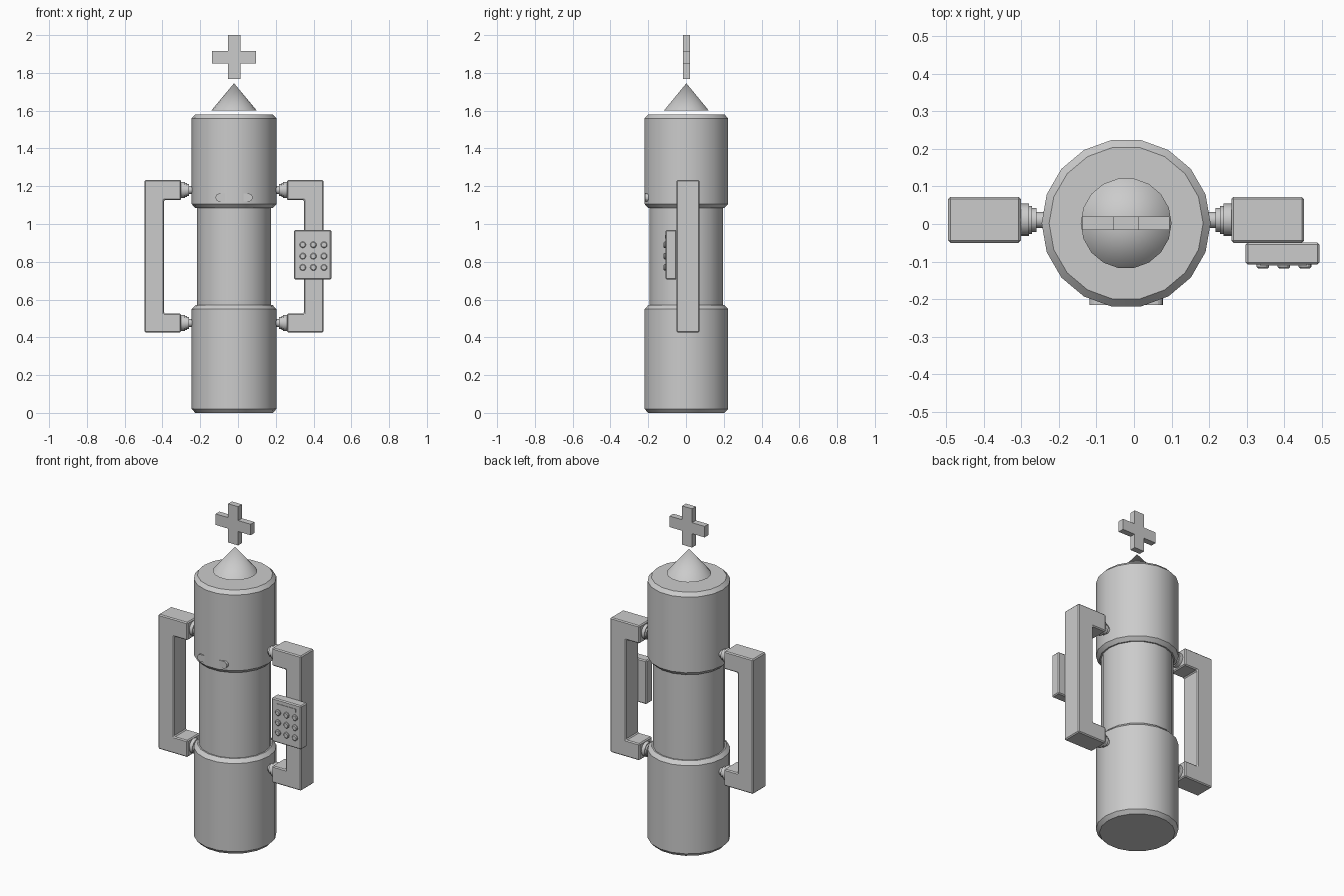
import bpy, bmesh, math
from mathutils import Matrix, Vector

if "Cube" in bpy.data.objects:
    bpy.data.objects.remove(bpy.data.objects["Cube"])

CX, CY = -0.021, 0.002      # body axis
HY = 0.011                  # handle centre depth
SIDES = 18


def finish(name, bm, smooth=False):
    bmesh.ops.recalc_face_normals(bm, faces=bm.faces)
    me = bpy.data.meshes.new(name)
    bm.to_mesh(me)
    bm.free()
    ob = bpy.data.objects.new(name, me)
    bpy.context.collection.objects.link(ob)
    if smooth:
        bpy.context.view_layer.objects.active = ob
        ob.select_set(True)
        bpy.ops.object.shade_smooth_by_angle(angle=math.radians(30))
        ob.select_set(False)
    return ob


def lathe(name, profile, origin, axis='Z', n=SIDES):
    """Closed solid of revolution; profile holds (radius, distance along axis)."""
    bm = bmesh.new()
    rot = {'Z': Matrix(), 'X': Matrix.Rotation(math.pi / 2, 4, 'Y'),
           '-X': Matrix.Rotation(-math.pi / 2, 4, 'Y'),
           '-Y': Matrix.Rotation(math.pi / 2, 4, 'X')}[axis]
    rings = []
    for r, h in profile:
        count = n if r > 0 else 1
        rings.append([bm.verts.new(Vector(origin) + rot @ Vector(
            (r * math.cos(math.tau * i / n), r * math.sin(math.tau * i / n), h)))
            for i in range(count)])
    for a, b in zip(rings, rings[1:]):
        for i in range(n):
            j = (i + 1) % n
            bm.faces.new((a[i], a[j], b[0]) if len(b) == 1 else (a[i], a[j], b[j], b[i]))
    for ring in (rings[0], rings[-1]):
        if len(ring) > 1:
            bm.faces.new(ring)
    return finish(name, bm, True)


def plate(name, points, y0, y1, bevel=0.0):
    """Outline in x, z extruded from y0 to y1."""
    bm = bmesh.new()
    face = bm.faces.new([bm.verts.new((x, y0, z)) for x, z in points])
    ext = bmesh.ops.extrude_face_region(bm, geom=[face])
    for v in ext['geom']:
        if isinstance(v, bmesh.types.BMVert):
            v.co.y = y1
    if bevel:
        bmesh.ops.bevel(bm, geom=bm.edges[:], offset=bevel, segments=1, affect='EDGES')
    return finish(name, bm)


def rect(x0, x1, z0, z1):
    return [(x0, z0), (x1, z0), (x1, z1), (x0, z1)]


# Body: two wide chamfered drums and a narrower middle
for name, z0, z1 in (("lower_drum", 0.0, 0.57), ("upper_drum", 1.085, 1.58)):
    lathe(name, [(0.205, z0), (0.225, z0 + 0.021), (0.225, z1 - 0.021), (0.205, z1)], (CX, CY, 0))
lathe("middle_drum", [(0.197, 0.53), (0.197, 1.12)], (CX, CY, 0))

# Floating cone and plus-shaped finial
lathe("top_cone", [(0.121, 1.6), (0, 1.745)], (CX, CY, 0))
a, b = 0.033, 0.116
cross = [(-a, -b), (a, -b), (a, -a), (b, -a), (b, a), (a, a),
         (a, b), (-a, b), (-a, a), (-b, a), (-b, -a), (-a, -a)]
plate("finial_cross", [(CX + x, 1.884 + z) for x, z in cross], CY - 0.018, CY + 0.018)

# Side handles with stepped connectors
for side, s, axis in (("left", -1, '-X'), ("right", 1, 'X')):
    outline = [(0.28, 0.426), (0.474, 0.426), (0.474, 1.233), (0.28, 1.233),
               (0.28, 1.126), (0.37, 1.126), (0.37, 0.526), (0.28, 0.526)]
    plate(side + "_handle", [(CX + s * x, z) for x, z in outline], HY - 0.061, HY + 0.061, 0.006)
    for level, z in (("lower", 0.476), ("upper", 1.18)):
        lathe(f"{side}_{level}_connector",
              [(0.021, 0.19), (0.021, 0.238), (0.032, 0.238), (0.032, 0.25), (0.037, 0.25),
               (0.037, 0.259), (0.043, 0.259), (0.043, 0.285)], (CX, HY, z), axis, 16)

# Keypad on the right handle
plate("keypad_case", rect(0.297, 0.494, 0.706, 0.968), -0.108, -0.049, 0.006)
plate("keypad_display", rect(0.335, 0.46, 0.922, 0.942), -0.111, -0.10)
for r in range(3):
    for c in range(3):
        lathe(f"keypad_button_{r}{c}", [(0.017, 0.10), (0.017, 0.114), (0.013, 0.118)],
              (0.343 + c * 0.056, 0, 0.77 + r * 0.06), '-Y', 12)

# Mostly sunken rounded plaque on the front of the upper drum
pill = [(CX + sx * 0.077 + 0.021 * math.cos(t), 1.14 + 0.021 * math.sin(t))
        for sx, start in ((1, -math.pi / 2), (-1, math.pi / 2))
        for t in [start + math.pi * i / 8 for i in range(9)]]
plate("front_plaque", pill, -0.216, -0.17)
